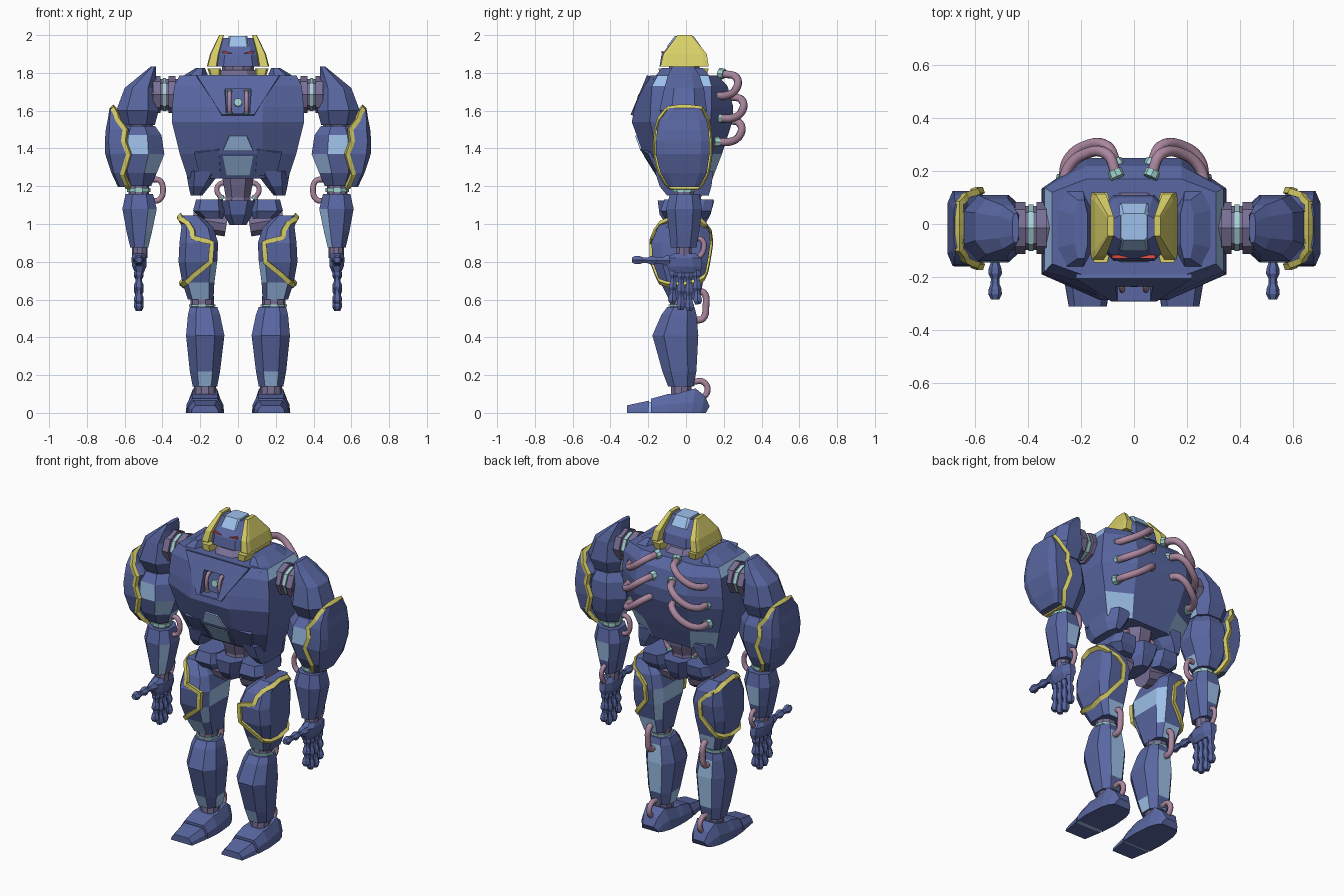
import bpy, bmesh, math
from mathutils import Vector
from mathutils.bvhtree import BVHTree


def material(name, r, g, b):
    m = bpy.data.materials.new(name)
    m.diffuse_color = (r, g, b, 1)
    return m


BLUE = material("blue", .10, .135, .36)
LIGHT = material("light_blue", .34, .53, .82)
YELLOW = material("yellow", .68, .62, .14)
PINK = material("pink", .40, .24, .34)
JOINT = material("joint", .19, .16, .30)
TEAL = material("teal", .35, .65, .62)
RED = material("red", .8, .08, .06)


def mesh(name, verts, faces, mats, idx, mirror):
    bm = bmesh.new()
    vs = [bm.verts.new(v) for v in verts]
    for f, i in zip(faces, idx):
        bm.faces.new([vs[k] for k in f]).material_index = i
    bmesh.ops.recalc_face_normals(bm, faces=bm.faces)
    me = bpy.data.meshes.new(name)
    bm.to_mesh(me)
    bm.free()
    for m in mats:
        me.materials.append(m)
    ob = bpy.data.objects.new(name, me)
    bpy.context.collection.objects.link(ob)
    if mirror:
        ob.modifiers.new("mirror", 'MIRROR').use_mirror_merge = False
    return ob


def skin(name, rings, mat, light=(), mirror=False):
    """Join point rings into a closed body; light = (ring, side) faces in light blue."""
    n, R = len(rings[0]), len(rings)
    faces, idx = [], []
    for r in range(R - 1):
        for s in range(n):
            t = (s + 1) % n
            faces.append((r*n + s, r*n + t, (r+1)*n + t, (r+1)*n + s))
            idx.append(int((r, s) in light))
    faces += [tuple(range(n)), tuple((R-1)*n + s for s in range(n))]
    return mesh(name, [p for r in rings for p in r], faces, [mat, LIGHT], idx + [0, 0], mirror)


def loft(name, rings, mat=BLUE, light=(), mirror=True, c=.25):
    """Stack of chamfered rectangles (z, x0, x1, y0, y1). Side 0 front, 2 outer, 4 back, 6 inner."""
    out = []
    for z, x0, x1, y0, y1 in rings:
        a, b = c*(x1 - x0), c*(y1 - y0)
        out.append([(x0+a, y0, z), (x1-a, y0, z), (x1, y0+b, z), (x1, y1-b, z),
                    (x1-a, y1, z), (x0+a, y1, z), (x0, y1-b, z), (x0, y0+b, z)])
    return skin(name, out, mat, light, mirror)


def sym(*rows):
    return [(z, -h, h, a, b) for z, h, a, b in rows]


def rod(name, a, b, radii, mat, n=10, mirror=True):
    """Straight turned part from a to b with evenly spaced radii."""
    a, b = Vector(a), Vector(b)
    q = (b - a).to_track_quat('Z', 'Y')
    rings = []
    for i, r in enumerate(radii):
        p = a.lerp(b, i / (len(radii) - 1))
        rings.append([p + q @ Vector((r*math.cos(t*math.tau/n), r*math.sin(t*math.tau/n), 0)) for t in range(n)])
    return skin(name, rings, mat, (), mirror)


def slab(name, pts, t, mat, mirror=False):
    """Flat polygon thickened both ways along its normal."""
    ps = [Vector(p) for p in pts]
    nrm = (ps[1] - ps[0]).cross(ps[2] - ps[0]).normalized() * t
    return skin(name, [[p - nrm for p in ps], [p + nrm for p in ps]], mat, (), mirror)


def wire(name, pts, r, mat, smooth=True, cyclic=False):
    """Tube along a path, made on both sides of the body."""
    cu = bpy.data.curves.new(name, 'CURVE')
    cu.dimensions = '3D'
    cu.bevel_depth, cu.bevel_resolution, cu.resolution_u = r, 2 if smooth else 0, 5
    cu.use_fill_caps = True
    for s in (1, -1):
        sp = cu.splines.new('BEZIER' if smooth else 'POLY')
        arr = sp.bezier_points if smooth else sp.points
        arr.add(len(pts) - 1)
        for bp, p in zip(arr, pts):
            bp.co = (s*p[0], p[1], p[2]) if smooth else (s*p[0], p[1], p[2], 1)
            if smooth:
                bp.handle_left_type = bp.handle_right_type = 'AUTO'
        sp.use_cyclic_u, sp.use_smooth = cyclic, smooth
    cu.materials.append(mat)
    bpy.context.collection.objects.link(bpy.data.objects.new(name, cu))


def cable(name, pts, r):
    wire(name, pts, r, PINK)
    for a, b in ((pts[0], pts[1]), (pts[-1], pts[-2])):
        a, b = Vector(a), Vector(b)
        d = (b - a).normalized() * r
        rod(name + "_socket", a - d, a + d*.35, (r*1.35, r*1.35), TEAL, 8)


def trim(name, body, pts, r):
    """Yellow edging pressed onto the surface of a body."""
    tree = BVHTree.FromPolygons([v.co for v in body.data.vertices], [p.vertices for p in body.data.polygons])
    path = []
    for i, p in enumerate(pts):
        a, b = Vector(p), Vector(pts[(i + 1) % len(pts)])
        path += [tree.find_nearest(a.lerp(b, k/3))[0] for k in range(3)]
    wire(name, path, r, YELLOW, False, True)


# torso: (z, front half width, side, back half width, front y, side front y, side back y, back y)
rings = []
for z, f, h, k, y0, s0, s1, y1 in ((1.24, .1, .265, .13, -.14, -.11, .08, .14), (1.37, .13, .308, .16, -.225, -.15, .11, .19),
                                   (1.54, .13, .35, .18, -.287, -.19, .13, .245), (1.62, .13, .348, .18, -.272, -.188, .135, .25),
                                   (1.73, .17, .338, .18, -.225, -.18, .135, .22), (1.785, .2, .31, .18, -.19, -.15, .12, .17)):
    rings.append([(-f, y0, z), (f, y0, z), (h, s0, z), (h, s1, z), (k, y1, z), (-k, y1, z), (-h, s1, z), (-h, s0, z)])
torso = skin("torso", rings, BLUE, {(4, 2), (4, 6), (0, 3), (0, 5)})
loft("torso_skirt", [(1.15, .19, .25, -.1, .12), (1.2, .15, .262, -.14, .135), (1.28, .09, .275, -.165, .145)])
loft("shoulder_hump", [(1.765, .15, .32, -.175, .14), (1.825, .175, .225, -.13, .09)])
plate = slab("chest_plate", [(-.22, -.198, 1.785), (.22, -.198, 1.785), (.085, -.285, 1.575), (-.085, -.285, 1.575)], .009, BLUE)
cutter = loft("chest_recess_cutter", [(1.585, -.062, .062, -.4, -.225), (1.715, -.07, .07, -.4, -.205)], mirror=False, c=.02)
cutter.hide_render = True
cutter.display_type = 'WIRE'
for ob in (torso, plate):
    bo = ob.modifiers.new("recess", 'BOOLEAN')
    bo.object, bo.operation, bo.solver = cutter, 'DIFFERENCE', 'EXACT'
rod("chest_stud", (0, -.2, 1.64), (0, -.235, 1.645), (.022, .022), TEAL, mirror=False)
cable("chest_cable", [(.045, -.21, 1.70), (.045, -.235, 1.69), (.045, -.25, 1.64), (.045, -.24, 1.59)], .011)
slab("belly_light_upper", [(-.045, -.259, 1.47), (.045, -.259, 1.47), (.08, -.23, 1.39), (-.08, -.23, 1.39)], .011, LIGHT)
slab("belly_light_lower", [(-.08, -.213, 1.365), (.08, -.213, 1.365), (.06, -.148, 1.26), (-.06, -.148, 1.26)], .011, LIGHT)
slab("rib_plate", [(.1, -.232, 1.4), (.23, -.192, 1.38), (.2, -.135, 1.26), (.09, -.145, 1.26)], .012, BLUE, True)
for z, k in ((1.68, 0), (1.56, .03), (1.435, .02)):
    cable("back_cable", [(.265, .155 + k*.7, z), (.25, .21 + k, z), (.19, .262 + k, z + .03),
                         (.10, .262 + k, z + .10), (.07, .195 + k*1.3, z + .115)], .021)

# neck and head
loft("collar", sym((1.77, .12, -.16, .13), (1.815, .085, -.11, .09)), JOINT, mirror=False)
rod("neck", (0, -.01, 1.79), (0, -.01, 1.86), (.085, .085), JOINT, mirror=False)
loft("head", sym((1.835, .12, -.14, .11), (1.895, .11, -.13, .1), (1.985, .08, -.06, .035)), mirror=False, c=.18)
loft("head_crest", sym((1.94, .06, -.102, .08), (1.994, .05, -.06, .04)), LIGHT, mirror=False, c=.1)
loft("head_fin", [(1.835, .11, .165, -.135, .12), (1.9, .10, .148, -.12, .11), (2.0, .075, .1, -.045, .03)], YELLOW, c=.1)
loft("jaw_guard", [(1.77, .09, .145, -.14, .105), (1.824, .09, .162, -.145, .12)], YELLOW, c=.15)
slab("eye", [(.025, -.124, 1.902), (.08, -.124, 1.917), (.085, -.124, 1.905)], .006, RED, True)

# waist and pelvis
loft("waist", sym((1.05, .08, -.08, .09), (1.14, .065, -.07, .08), (1.2, .075, -.09, .1), (1.28, .09, -.11, .11)), JOINT, mirror=False)
cable("waist_cable", [(.07, .04, 1.22), (.1, .04, 1.21), (.112, .04, 1.175), (.09, .04, 1.14)], .013)
loft("pelvis", sym((.995, .045, -.1, .1), (1.05, .075, -.14, .13), (1.125, .1, -.15, .15)), mirror=False)
loft("hip_guard", [(1.03, .08, .19, -.11, .11), (1.07, .07, .238, -.135, .135), (1.13, .08, .222, -.115, .145)], c=.18)
rod("hip_joint", (.06, 0, 1.0), (.24, 0, 1.03), (.07, .07), JOINT)

# legs
thigh = loft("thigh", [(1.045, .2, .305, -.09, .08), (.98, .13, .3, -.15, .12), (.9, .105, .31, -.183, .13),
                       (.8, .11, .315, -.177, .115), (.69, .125, .295, -.135, .09), (.6, .13, .265, -.09, .07)],
             light={(3, 7), (4, 0), (4, 4), (3, 5), (2, 5), (2, 6)}, c=.17)
trim("thigh_trim", thigh, [(.31, -.03, 1.04), (.24, -.17, .97), (.235, -.19, .935), (.12, -.19, .9), (.14, -.19, .8),
                           (.28, -.14, .69), (.31, -.02, .67), (.28, .09, .71), (.19, .13, .82), (.19, .14, .92), (.3, .05, 1.03)], .018)
rod("knee_joint", (.19, -.025, .52), (.19, -.025, .62), (.062, .062), JOINT)
rod("knee_ring", (.19, -.025, .563), (.19, -.025, .575), (.07, .07), TEAL)
loft("shin", [(.56, .11, .255, -.1, .045), (.52, .095, .265, -.13, .055), (.41, .072, .275, -.178, .065), (.22, .095, .255, -.125, .055),
              (.14, .11, .24, -.095, .04)], light={(3, 0), (1, 4), (2, 4), (3, 6)})
rod("ankle_joint", (.175, -.025, .09), (.175, -.025, .15), (.058, .058), JOINT)
cable("knee_cable", [(.19, .06, .645), (.19, .095, .635), (.19, .105, .56), (.19, .09, .5), (.19, .05, .49)], .018)
cable("ankle_cable", [(.175, .04, .165), (.175, .09, .165), (.175, .115, .12), (.175, .08, .07)], .016)


def foot_rings(rows):
    return [[(.175 + h*u, y + (.02*v if y > 0 else 0), t*v) for u, v in
             ((-1, 0), (1, 0), (.95, .45), (.68, 1), (-.68, 1), (-.95, .45))] for y, h, t in rows]


skin("toe", foot_rings([(-.312, .072, .04), (-.195, .092, .065)]), BLUE, (), True)
skin("toe_seam", foot_rings([(-.2, .085, .055), (-.175, .088, .06)]), LIGHT, (), True)
skin("foot", foot_rings([(-.185, .095, .075), (-.095, .102, .1), (-.06, .1, .10), (.03, .092, .13), (.08, .075, .09), (.105, .055, .035)]), BLUE, (), True)

# shoulders
rod("shoulder_joint", (.3, -.015, 1.685), (.47, -.015, 1.685), (.083, .083), JOINT, 8)
rod("shoulder_cuff", (.33, -.015, 1.685), (.368, -.015, 1.685), (.098, .098), JOINT, 8)
rod("shoulder_cuff_outer", (.41, -.015, 1.685), (.45, -.015, 1.685), (.098, .098), JOINT, 8)
rod("shoulder_ring", (.38, -.015, 1.685), (.398, -.015, 1.685), (.088, .088), TEAL, 8)
loft("pauldron", [(1.525, .44, .62, -.1, .08), (1.6, .42, .645, -.14, .11), (1.72, .435, .6, -.115, .095),
                  (1.79, .435, .515, -.095, .07), (1.835, .435, .46, -.07, .04)], light={(0, 6)})

# arms
rod("upper_arm_joint", (.53, -.01, 1.5), (.53, -.01, 1.56), (.08, .08), JOINT)
loft("upper_arm", [(1.2, .46, .61, -.08, .06), (1.27, .43, .65, -.12, .09), (1.37, .39, .67, -.145, .11),
                   (1.47, .405, .655, -.138, .105), (1.52, .44, .62, -.1, .08)], light={(2, 1), (2, 0), (0, 6), (1, 7)}, c=.3)
guard = loft("arm_guard", [(1.195, .57, .635, -.09, .07), (1.27, .595, .67, -.135, .11), (1.37, .555, .703, -.16, .125),
                           (1.44, .585, .705, -.158, .125), (1.5, .575, .70, -.153, .12), (1.55, .625, .69, -.14, .11),
                           (1.615, .645, .68, -.09, .075)], c=.16)
front = [(-.1, .66, 1.61), (-.14, .625, 1.56), (-.16, .58, 1.5), (-.16, .60, 1.44), (-.165, .565, 1.37), (-.14, .61, 1.26), (-.08, .58, 1.195)]
trim("arm_guard_trim", guard, [(x, y, z) for y, x, z in front] + [(x, -y*.8, z) for y, x, z in reversed(front)], .017)
rod("elbow_joint", (.525, -.01, 1.13), (.525, -.01, 1.22), (.055, .055), JOINT)
rod("elbow_ring", (.525, -.01, 1.17), (.525, -.01, 1.19), (.062, .062), TEAL)
cable("elbow_cable", [(.46, -.01, 1.235), (.415, -.01, 1.23), (.397, -.01, 1.18), (.415, -.01, 1.13), (.455, -.01, 1.12)], .015)
loft("forearm", [(.875, .475, .57, -.08, .055), (.96, .455, .59, -.09, .07), (1.08, .43, .612, -.105, .085), (1.16, .45, .595, -.085, .07)],
     light={(0, 7), (1, 7), (1, 4)})
rod("wrist", (.52, -.01, .82), (.52, -.01, .885), (.042, .042), JOINT)
cable("wrist_cable", [(.52, .055, .925), (.52, .085, .915), (.52, .095, .87), (.52, .06, .81)], .014)

# hands
loft("palm", [(.74, .50, .545, -.085, .075), (.775, .485, .56, -.1, .085), (.82, .485, .565, -.1, .08), (.845, .495, .555, -.06, .05)])
bead = (.017, .024, .026, .016)
for y, tip in ((-.07, .58), (-.027, .545), (.017, .54), (.06, .575)):
    rod("finger", (.525, y*.9, .765), (.525, y*1.05, tip), bead*3, BLUE, 6)
rod("thumb", (.525, -.07, .805), (.525, -.285, .81), (.02, .032, .03, .018) + bead*2, BLUE, 6)
